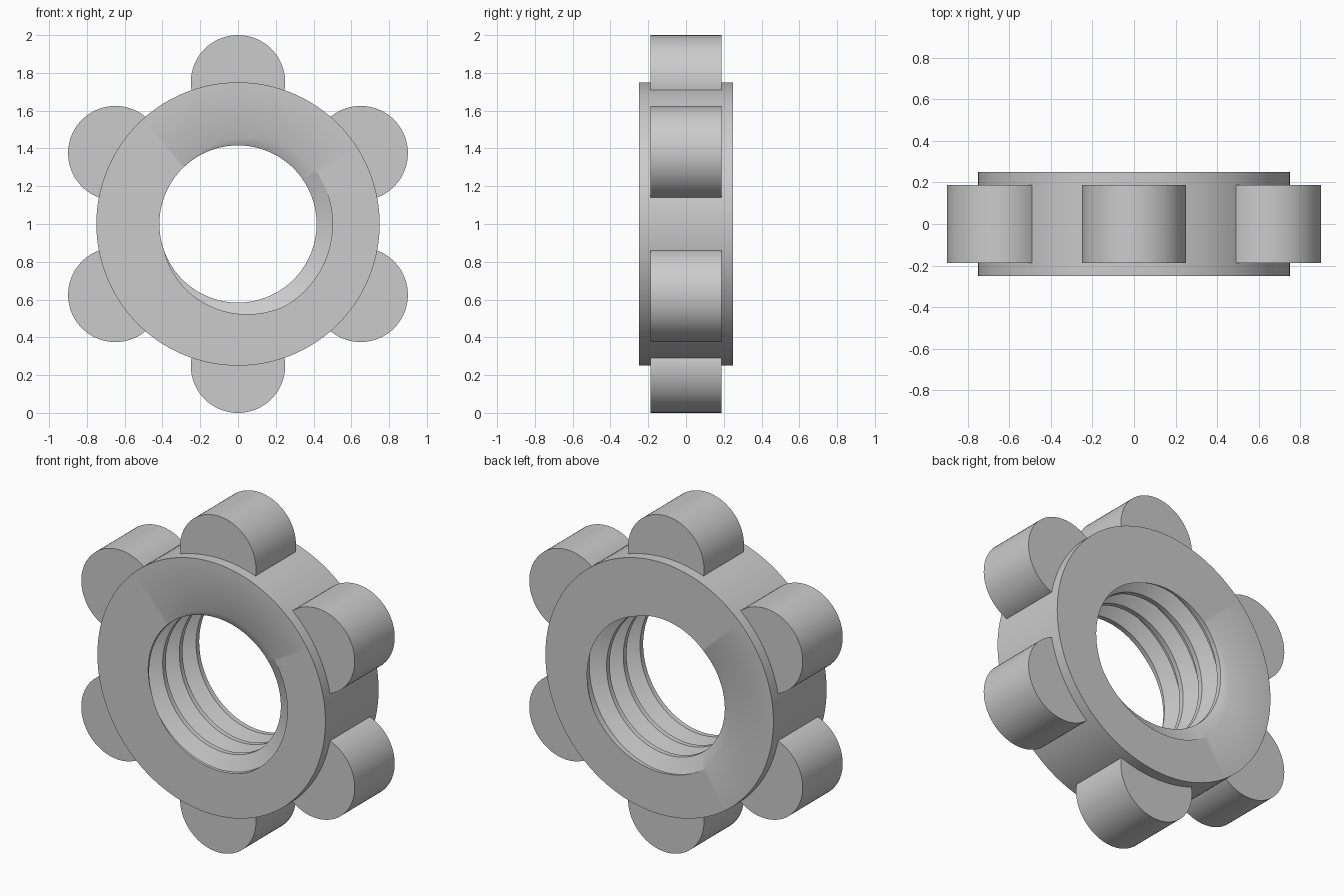
import bpy, bmesh
from math import sin, cos, pi, radians

cube = bpy.data.objects.get("Cube")
if cube:
    bpy.data.objects.remove(cube, do_unlink=True)

CENTRE_Z = 1.0
RING_R, HALF = 0.75, 0.25           # ring radius and half thickness
MAJOR, MINOR = 0.5, 0.416           # thread radii
PITCH, START = 0.157, 13            # thread pitch and starting angle
ROOT, CREST = 48, 146               # profile corners, degrees of a turn
LOBE_R, LOBE_HALF = 0.25, 0.188
COLUMNS = 144

grey = bpy.data.materials.new("plain grey")
grey.use_nodes = True
grey.diffuse_color = (0.6, 0.6, 0.6, 1)
grey.node_tree.nodes["Principled BSDF"].inputs["Base Color"].default_value = (0.6, 0.6, 0.6, 1)


def finish(bm, name):
    bmesh.ops.remove_doubles(bm, verts=bm.verts, dist=1e-5)
    bmesh.ops.recalc_face_normals(bm, faces=bm.faces)
    mesh = bpy.data.meshes.new(name)
    bm.to_mesh(mesh)
    bm.free()
    obj = bpy.data.objects.new(name, mesh)
    obj.data.materials.append(grey)
    bpy.context.collection.objects.link(obj)
    bpy.ops.object.select_all(action='DESELECT')
    obj.select_set(True)
    bpy.context.view_layer.objects.active = obj
    bpy.ops.object.shade_smooth_by_angle(angle=radians(30))
    return obj


def thread_radius(turn):
    """Bore radius at an angle (degrees) along the thread profile."""
    d = abs((turn + 180) % 360 - 180)
    f = min(max((d - ROOT) / (CREST - ROOT), 0), 1)
    return MAJOR + (MINOR - MAJOR) * f


def column(bm, deg):
    """Closed ring section at one angle, following the helical thread."""
    points = [(RING_R, HALF), (RING_R, -HALF)]
    for k in range(-1, 6):
        for corner in (-CREST, -ROOT, ROOT, CREST):
            y = -HALF + PITCH / 360 * (corner + 360 * k - deg - START)
            y = min(max(y, -HALF), HALF)
            turn = (y + HALF) * 360 / PITCH + deg + START
            points.append((thread_radius(turn), y))
    a = radians(deg)
    return [bm.verts.new((r * cos(a), y, CENTRE_Z + r * sin(a))) for r, y in points]


# Threaded ring
bm = bmesh.new()
cols = [column(bm, 360 * i / COLUMNS) for i in range(COLUMNS + 1)]
for c, d in zip(cols, cols[1:]):
    for j in range(len(c)):
        n = (j + 1) % len(c)
        bm.faces.new((c[j], c[n], d[n], d[j]))
finish(bm, "threaded_ring")


# Six rounded grip lobes, each ending just inside the ring
def lobe(name, direction):
    bm = bmesh.new()
    cx, cz = RING_R * cos(direction), CENTRE_Z + RING_R * sin(direction)
    steps, sweep = 48, radians(110)
    verts = []
    for i in range(steps + 1):
        a = direction - sweep + 2 * sweep * i / steps
        verts.append(bm.verts.new((cx + LOBE_R * cos(a), -LOBE_HALF, cz + LOBE_R * sin(a))))
    face = bm.faces.new(verts)
    out = bmesh.ops.extrude_face_region(bm, geom=[face], use_keep_orig=True)
    moved = [g for g in out["geom"] if isinstance(g, bmesh.types.BMVert)]
    bmesh.ops.translate(bm, verts=moved, vec=(0, 2 * LOBE_HALF, 0))
    finish(bm, name)


for i in range(6):
    lobe(f"grip_lobe_{i + 1}", pi / 2 + i * pi / 3)
